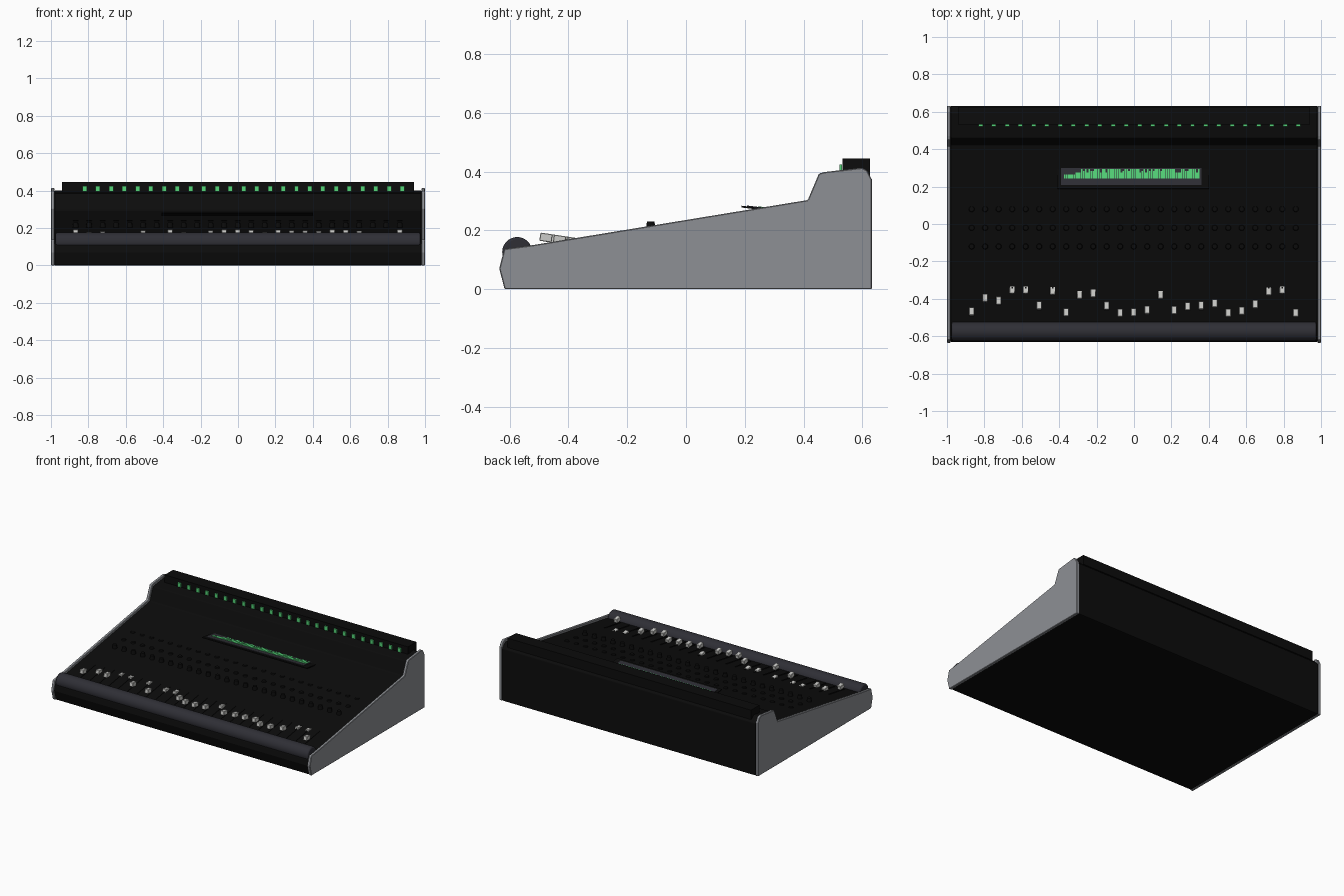
import bpy, bmesh, math, random
from mathutils import Matrix

if "Cube" in bpy.data.objects:
    bpy.data.objects.remove(bpy.data.objects["Cube"])

random.seed(4)

def material(name, rgb):
    m = bpy.data.materials.new(name)
    m.diffuse_color = (*rgb, 1)
    m.use_nodes = True
    m.node_tree.nodes["Principled BSDF"].inputs["Base Color"].default_value = m.diffuse_color
    return m

BLACK = material("matte black", (0.0035, 0.0035, 0.0035))
PAD = material("dark slate", (0.028, 0.028, 0.036))
GREY = material("side grey", (0.27, 0.28, 0.30))
CAP = material("light grey", (0.60, 0.60, 0.58))
GREEN = material("signal green", (0.09, 0.66, 0.19))

def finish(bm, name, mat, bevel=0, segments=2):
    bmesh.ops.recalc_face_normals(bm, faces=bm.faces)
    me = bpy.data.meshes.new(name)
    bm.to_mesh(me)
    bm.free()
    ob = bpy.data.objects.new(name, me)
    bpy.context.collection.objects.link(ob)
    me.materials.append(mat)
    if bevel:
        mod = ob.modifiers.new("bevel", 'BEVEL')
        mod.width, mod.segments = bevel, segments
        mod.limit_method = 'ANGLE'
    return ob

def smooth(ob, angle=35):
    bpy.ops.object.select_all(action='DESELECT')
    bpy.context.view_layer.objects.active = ob
    ob.select_set(True)
    bpy.ops.object.shade_smooth_by_angle(angle=math.radians(angle))

def extrude(name, pts, x0, x1, mat, bevel=0, segments=2):
    """Side profile in (y, z) swept along x."""
    bm = bmesh.new()
    f = bm.faces.new([bm.verts.new((x0, y, z)) for y, z in pts])
    r = bmesh.ops.extrude_face_region(bm, geom=[f])
    for v in r['geom']:
        if isinstance(v, bmesh.types.BMVert):
            v.co.x = x1
    return finish(bm, name, mat, bevel, segments)

def add_box(bm, c, size, slope=0):
    m = (Matrix.Translation(c) @ Matrix.Rotation(math.atan(slope), 4, 'X')
         @ Matrix.Diagonal((*size, 1)))
    bmesh.ops.create_cube(bm, size=1, matrix=m)

def deck(y):          # height of the sloped control surface
    return 0.138 + 0.164 * (y + 0.52)

# side panels
side = [(-0.617, 0), (-0.635, 0.07), (-0.618, 0.137), (-0.52, 0.150), (0.414, 0.303),
        (0.452, 0.393), (0.47, 0.398), (0.598, 0.413), (0.615, 0.405), (0.632, 0.373), (0.632, 0)]
for name, a, b in (("left_side_panel", -1.0, -0.98), ("right_side_panel", 0.98, 1.0)):
    extrude(name, side, a, b, GREY, 0.003, 1)

# console body, set slightly lower than the side panels
body = [(-0.612, 0), (-0.632, 0.07), (-0.624, 0.11), (-0.605, 0.124), (-0.52, deck(-0.52)),
        (0.424, deck(0.424)), (0.46, 0.383), (0.595, 0.401), (0.632, 0.365), (0.632, 0)]
extrude("console_body", body, -0.981, 0.981, BLACK, 0.006)

# padded armrest along the front edge
bm = bmesh.new()
bmesh.ops.create_cone(bm, cap_ends=True, segments=40, radius1=0.051, radius2=0.051, depth=1.95,
                      matrix=Matrix.Translation((0, -0.574, 0.126)) @ Matrix.Rotation(math.pi / 2, 4, 'Y'))
smooth(finish(bm, "armrest", PAD, 0.008))

# meter bridge and its row of lights
bm = bmesh.new()
add_box(bm, (0, 0.579, 0.412), (1.88, 0.092, 0.066))
finish(bm, "meter_bridge", BLACK)
bm = bmesh.new()
for i in range(25):
    add_box(bm, (-0.82 + i * 0.0708, 0.5265, 0.410), (0.024, 0.009, 0.028))
finish(bm, "meter_lights", GREEN)

# faders: caps at varied positions above dark slots
cap_y = [-.468, -.396, -.410, -.352, -.352, -.436, -.358, -.473, -.380, -.372, -.438, -.476, -.473,
         -.460, -.380, -.462, -.441, -.436, -.425, -.476, -.465, -.430, -.361, -.352, -.476]
caps, slots, knobs = bmesh.new(), bmesh.new(), bmesh.new()
for i, y in enumerate(cap_y):
    x = -0.868 + i * 0.0722
    add_box(caps, (x, y, 0.176 - 0.15 * (y + 0.48)), (0.027, 0.042, 0.028), -0.15)
    add_box(slots, (x, -0.42, deck(-0.42) + 0.001), (0.008, 0.17, 0.004), 0.164)
    # rows of rotary knobs
    for ky, h in ((-0.12, 0.026), (-0.02, 0.008), (0.08, 0.006)):
        bmesh.ops.create_cone(knobs, cap_ends=True, segments=14, radius1=0.016, radius2=0.013, depth=h,
                              matrix=Matrix.Translation((x, ky, deck(ky) + h / 2)))
finish(caps, "fader_caps", CAP, 0.002, 1)
finish(slots, "fader_slots", BLACK)
finish(knobs, "rotary_knobs", BLACK)

# centre display, tilted against the deck so its rear edge meets it
def screen(y):
    return 0.2845 - 0.125 * (y - 0.19)

bm = bmesh.new()
add_box(bm, (-0.005, 0.247, screen(0.247) - 0.004), (0.81, 0.118, 0.006), -0.125)
finish(bm, "display_bezel", BLACK)
bm = bmesh.new()
add_box(bm, (-0.015, 0.253, screen(0.253)), (0.75, 0.092, 0.004), -0.125)
finish(bm, "display_panel", PAD)
# spectrum bars on the display
bm = bmesh.new()
for i in range(72):
    h = random.choice((0.03, 0.05, 0.05, 0.05, 0.04))
    if i < 6:
        h = 0.02
    y = 0.244 + h / 2
    add_box(bm, (-0.37 + i * 0.0101, y, screen(y) + 0.0025), (0.0085, h, 0.003), -0.125)
finish(bm, "display_bars", GREEN)
